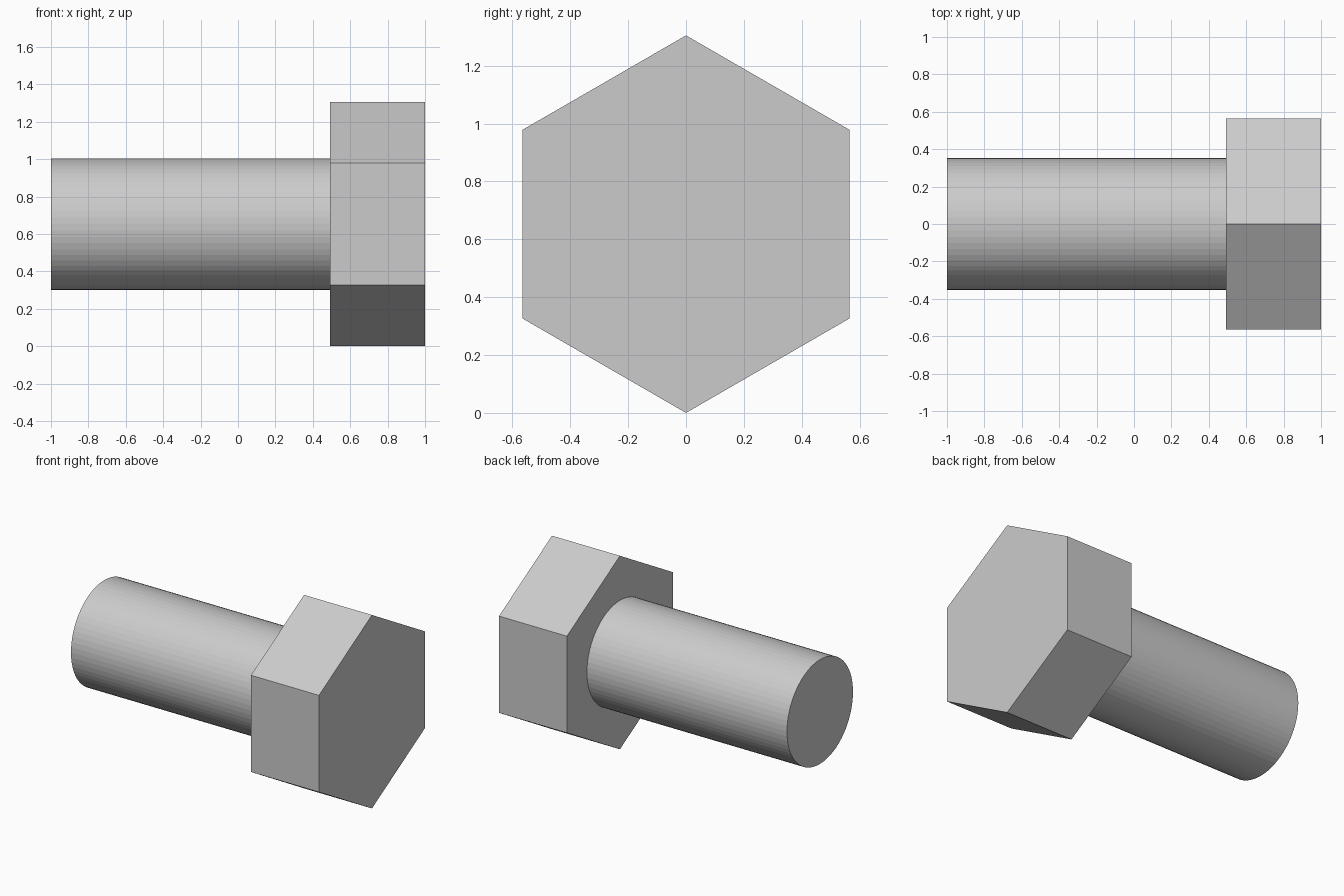
import bpy, bmesh
from math import pi, sin, cos

if "Cube" in bpy.data.objects:
    bpy.data.objects.remove(bpy.data.objects["Cube"])

CENTRE_Z = 0.6525


def prism_x(name, sides, radius, x0, x1):
    """Regular prism along x with one corner pointing straight up."""
    bm = bmesh.new()
    ring = [(radius * sin(2 * pi * i / sides), radius * cos(2 * pi * i / sides))
            for i in range(sides)]
    a = [bm.verts.new((x0, y, z)) for y, z in ring]
    b = [bm.verts.new((x1, y, z)) for y, z in ring]
    bm.faces.new(a)
    bm.faces.new(b[::-1])
    for i in range(sides):
        j = (i + 1) % sides
        bm.faces.new((a[i], b[i], b[j], a[j]))
    bmesh.ops.recalc_face_normals(bm, faces=bm.faces)
    mesh = bpy.data.meshes.new(name)
    bm.to_mesh(mesh)
    bm.free()
    obj = bpy.data.objects.new(name, mesh)
    obj.location.z = CENTRE_Z
    bpy.context.collection.objects.link(obj)
    return obj


# Hexagonal head
prism_x("hex_head", 6, 0.6525, 0.493, 1.0)

# Round shank, seated just inside the head
prism_x("shank", 64, 0.352, -1.0, 0.5)
